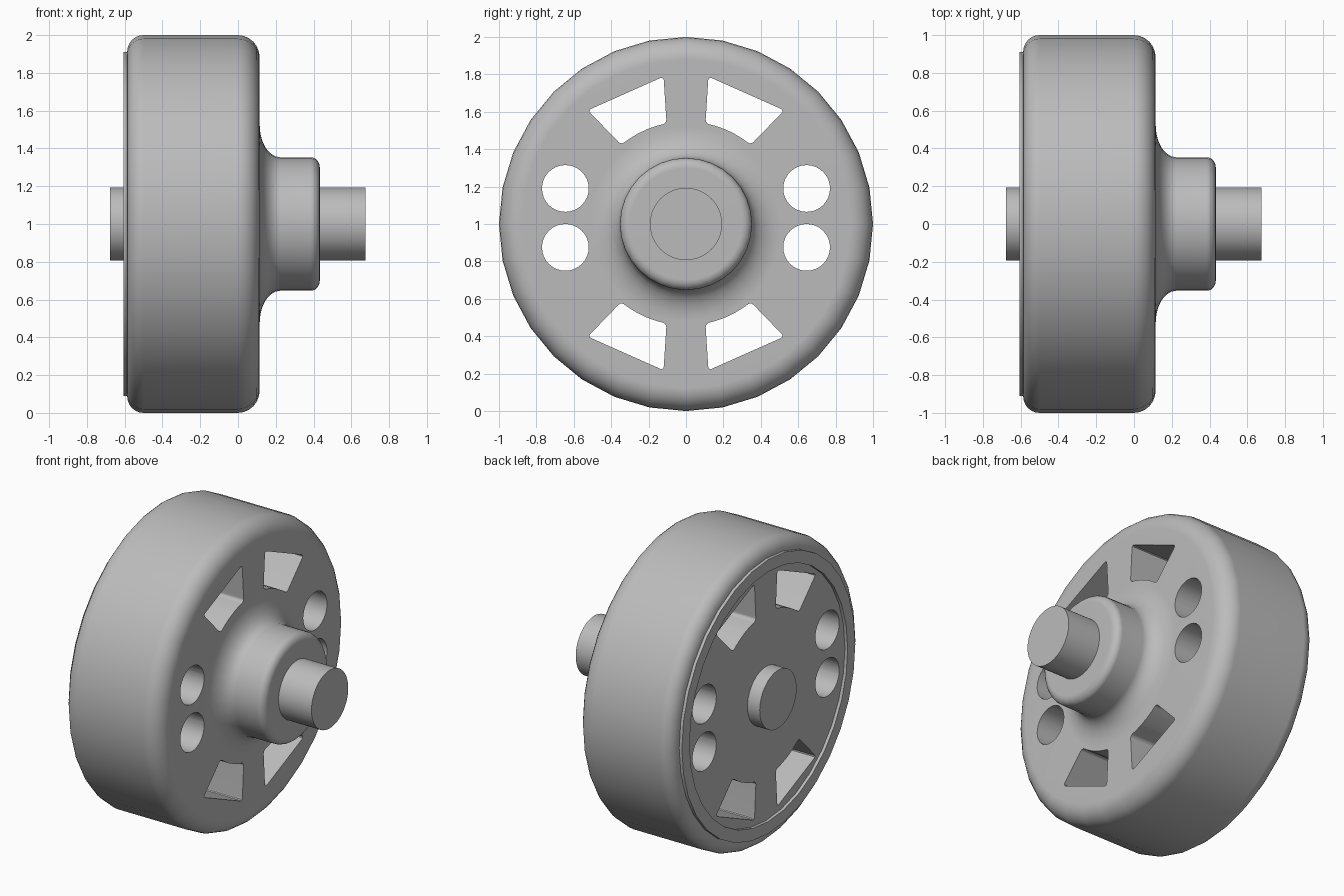
import bpy, bmesh, math
from mathutils import Matrix

if "Cube" in bpy.data.objects:
    bpy.data.objects.remove(bpy.data.objects["Cube"])

grey = bpy.data.materials.new("plain grey")
grey.use_nodes = True
grey.diffuse_color = (0.5, 0.5, 0.5, 1)
grey.node_tree.nodes["Principled BSDF"].inputs["Base Color"].default_value = (0.5, 0.5, 0.5, 1)
CENTRE = 1.0


def add_object(name, bm):
    bmesh.ops.recalc_face_normals(bm, faces=bm.faces)
    mesh = bpy.data.meshes.new(name)
    bm.to_mesh(mesh)
    bm.free()
    mesh.materials.append(grey)
    ob = bpy.data.objects.new(name, mesh)
    bpy.context.collection.objects.link(ob)
    return ob


def arc(cx, cr, rx, rr, start, end, steps=6):
    angles = [math.radians(start + (end - start) * i / steps) for i in range(steps + 1)]
    return [(cx + rx * math.cos(a), cr + rr * math.sin(a)) for a in angles]


def lathe(name, profile, sides):
    """Spin (x, radius) points about the wheel axis."""
    bm = bmesh.new()
    verts = [bm.verts.new((x, 0, CENTRE + r)) for x, r in profile]
    edges = [bm.edges.new(pair) for pair in zip(verts, verts[1:])]
    bmesh.ops.spin(bm, geom=verts + edges, cent=(0, 0, CENTRE), axis=(1, 0, 0),
                   angle=math.tau, steps=sides, use_merge=True)
    bmesh.ops.remove_doubles(bm, verts=bm.verts, dist=0.0005)
    return add_object(name, bm)


def prism(bm, outline, rounding=0):
    """Extrude a (y, z) outline straight through the wheel."""
    face = bm.faces.new([bm.verts.new((-0.9, y, z)) for y, z in outline])
    result = bmesh.ops.extrude_face_region(bm, geom=[face])
    moved = [v for v in result["geom"] if isinstance(v, bmesh.types.BMVert)]
    bmesh.ops.translate(bm, verts=moved, vec=(1.8, 0, 0))
    if rounding:
        corners = {e for v in moved for e in v.link_edges
                   if abs(e.verts[0].co.x - e.verts[1].co.x) > 1
                   and e.calc_face_angle(0) > 0.5}
        bmesh.ops.bevel(bm, geom=list(corners), offset=rounding, segments=3,
                        profile=0.5, affect='EDGES')


# Wheel with raised back ring, rounded rim, flared hub
profile = [(-0.587, 0), (-0.587, 0.83), (-0.607, 0.83), (-0.607, 0.91), (-0.587, 0.91)]
profile += arc(-0.50, 0.912, 0.087, 0.088, 180, 90)
profile += arc(0, 0.88, 0.115, 0.12, 90, 0)
profile += arc(0.225, 0.52, 0.11, 0.167, 180, 270)
profile += arc(0.385, 0.30, 0.048, 0.053, 90, 0)
profile += [(0.433, 0)]
wheel = lathe("wheel", profile, 32)

# Through holes: four round, four wedge windows
bm = bmesh.new()
for side in (-1, 1):
    for z in (1.19, 0.875):
        prism(bm, arc(side * 0.645, z, 0.125, 0.125, 0, 348.75, 31))
    for flip in (-1, 1):
        wedge = [(0.12, 0.785), (0.525, 0.605)] + arc(0, 0, 0.545, 0.545, 50.5, 79, 5)
        prism(bm, [(side * y, CENTRE + 0.003 + flip * z) for y, z in wedge], 0.02)
cutter = add_object("hole_cutter", bm)
cutter.hide_render = True

cut = wheel.modifiers.new("holes", 'BOOLEAN')
cut.object = cutter
cut.operation = 'DIFFERENCE'
cut.solver = 'EXACT'
bpy.context.view_layer.objects.active = wheel
bpy.ops.object.modifier_apply(modifier=cut.name)
bpy.data.objects.remove(cutter)

# Axle stubs on both sides
front = lathe("outer_axle", [(0.40, 0), (0.40, 0.193), (0.675, 0.193), (0.675, 0)], 64)
back = lathe("inner_axle", [(-0.55, 0), (-0.55, 0.193), (-0.677, 0.193), (-0.677, 0)], 64)

# Smooth curved surfaces, keep hard edges
for ob in (wheel, front, back):
    bpy.ops.object.select_all(action='DESELECT')
    ob.select_set(True)
    bpy.context.view_layer.objects.active = ob
    bpy.ops.object.shade_smooth_by_angle(angle=math.radians(35))
    weighted = ob.modifiers.new("weighted normals", 'WEIGHTED_NORMAL')
    weighted.keep_sharp = True
